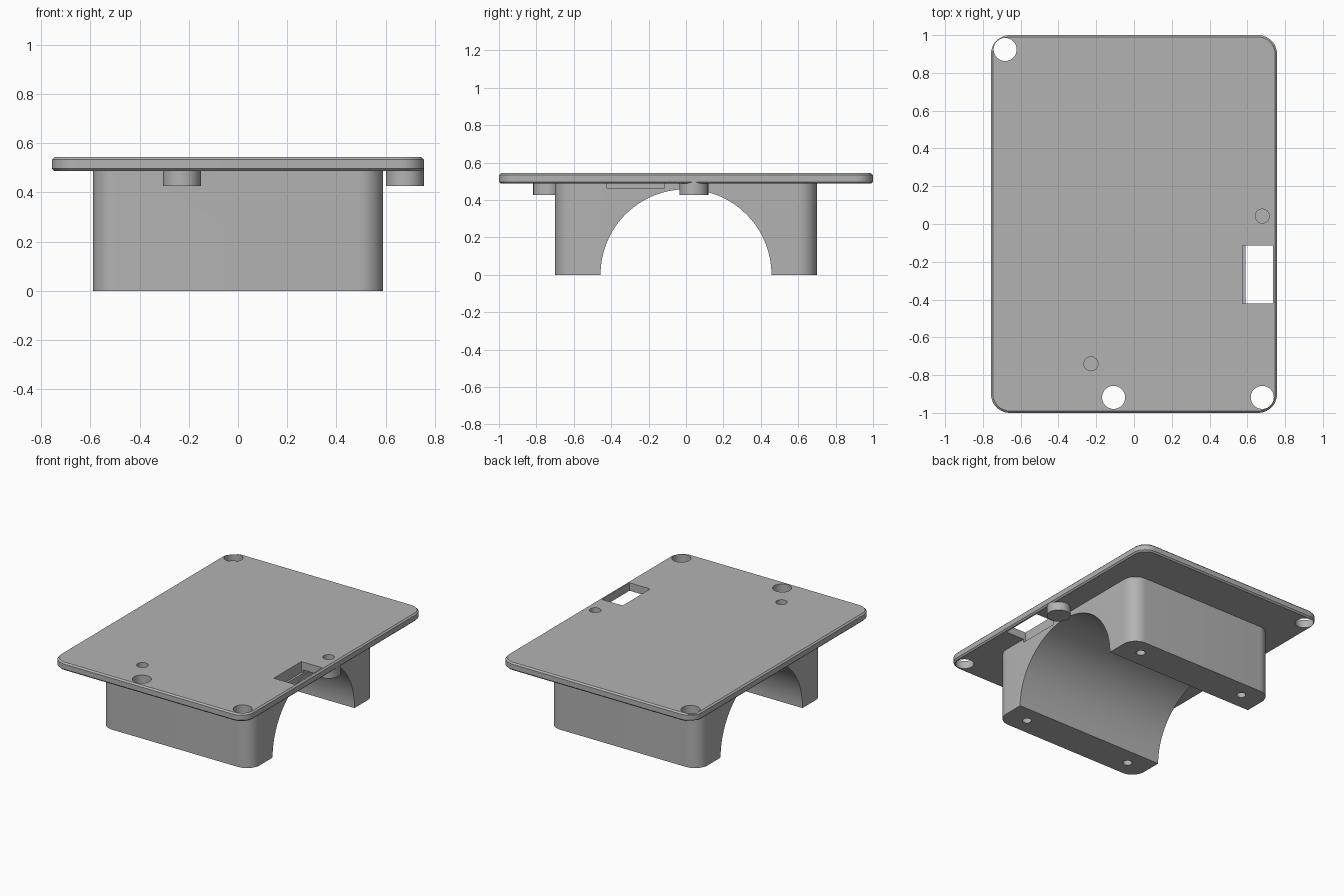
import bpy, bmesh, math

cube = bpy.data.objects.get("Cube")
if cube:
    bpy.data.objects.remove(cube)

grey = bpy.data.materials.new("plain grey")
grey.use_nodes = True
colour = (0.45, 0.45, 0.45, 1)
grey.diffuse_color = colour
grey.node_tree.nodes["Principled BSDF"].inputs["Base Color"].default_value = colour


def finish(bm, name):
    bmesh.ops.recalc_face_normals(bm, faces=bm.faces)
    mesh = bpy.data.meshes.new(name)
    bm.to_mesh(mesh)
    bm.free()
    mesh.materials.append(grey)
    obj = bpy.data.objects.new(name, mesh)
    bpy.context.collection.objects.link(obj)
    return obj


def box(name, x, y, z, radius=0, chamfer=0):
    """Box from (min, max) ranges with rounded uprights and chamfered rims."""
    bm = bmesh.new()
    bmesh.ops.create_cube(bm, size=1)
    for v in bm.verts:
        v.co = [r[0] + (c + 0.5) * (r[1] - r[0]) for r, c in zip((x, y, z), v.co)]
    if radius:
        uprights = [e for e in bm.edges if abs(e.verts[0].co.z - e.verts[1].co.z) > 0.01]
        bmesh.ops.bevel(bm, geom=uprights, offset=radius, segments=12,
                        profile=0.5, affect='EDGES')
    if chamfer:
        rims = [e for e in bm.edges if abs(e.verts[0].co.z - e.verts[1].co.z) < 0.001]
        bmesh.ops.bevel(bm, geom=rims, offset=chamfer, segments=1, affect='EDGES')
    return finish(bm, name)


def cylinder(name, x, y, z, radius, sides=48):
    bm = bmesh.new()
    bmesh.ops.create_cone(bm, cap_ends=True, segments=sides, radius1=radius,
                          radius2=radius, depth=z[1] - z[0])
    bmesh.ops.translate(bm, vec=(x, y, sum(z) / 2), verts=bm.verts)
    return finish(bm, name)


def combine(body, tool, operation):
    mod = body.modifiers.new(tool.name, 'BOOLEAN')
    mod.operation = operation
    mod.solver = 'EXACT'
    mod.object = tool
    tool.hide_render = True
    bpy.context.view_layer.objects.active = body
    bpy.ops.object.modifier_apply(modifier=mod.name)
    bpy.data.objects.remove(tool)


under, top = 0.487, 0.543

# Top plate and the saddle block beneath it
plate = box("mounting_plate", (-0.757, 0.757), (-1, 1), (under, top), 0.1, 0.01)
block = box("saddle_block", (-0.59, 0.59), (-0.7, 0.7), (0, under + 0.02), 0.1)

# Half-round tunnel across the block
tunnel = cylinder("tunnel_cutter", 0, 0, (-1, 1), 0.457, 128)
tunnel.data.transform(tunnel.matrix_world.Rotation(math.pi / 2, 4, 'Y'))
combine(block, tunnel, 'DIFFERENCE')
combine(plate, block, 'UNION')

# Bosses with blind holes opening on the top
for x, y in ((0.679, 0.042), (-0.228, -0.74)):
    combine(plate, cylinder("boss", x, y, (0.427, under + 0.03), 0.077), 'UNION')
    combine(plate, cylinder("blind_hole", x, y, (0.45, 0.6), 0.037), 'DIFFERENCE')

# Through holes near the plate edges
for x, y in ((-0.682, 0.924), (0.679, -0.918), (-0.108, -0.918)):
    combine(plate, cylinder("through_hole", x, y, (0.4, 0.6), 0.061), 'DIFFERENCE')

# Rectangular window, cut slightly into the block
combine(plate, box("window", (0.575, 0.737), (-0.422, -0.115), (0.465, 0.6)), 'DIFFERENCE')

# Screw holes in the feet
for x in (-0.43, 0.43):
    for y in (-0.58, 0.58):
        combine(plate, cylinder("screw_hole", x, y, (-0.1, 0.12), 0.03, 32), 'DIFFERENCE')

plate.name = "saddle_mount"
bpy.ops.object.select_all(action='DESELECT')
plate.select_set(True)
bpy.context.view_layer.objects.active = plate
bpy.ops.object.shade_smooth_by_angle(angle=math.radians(30))
